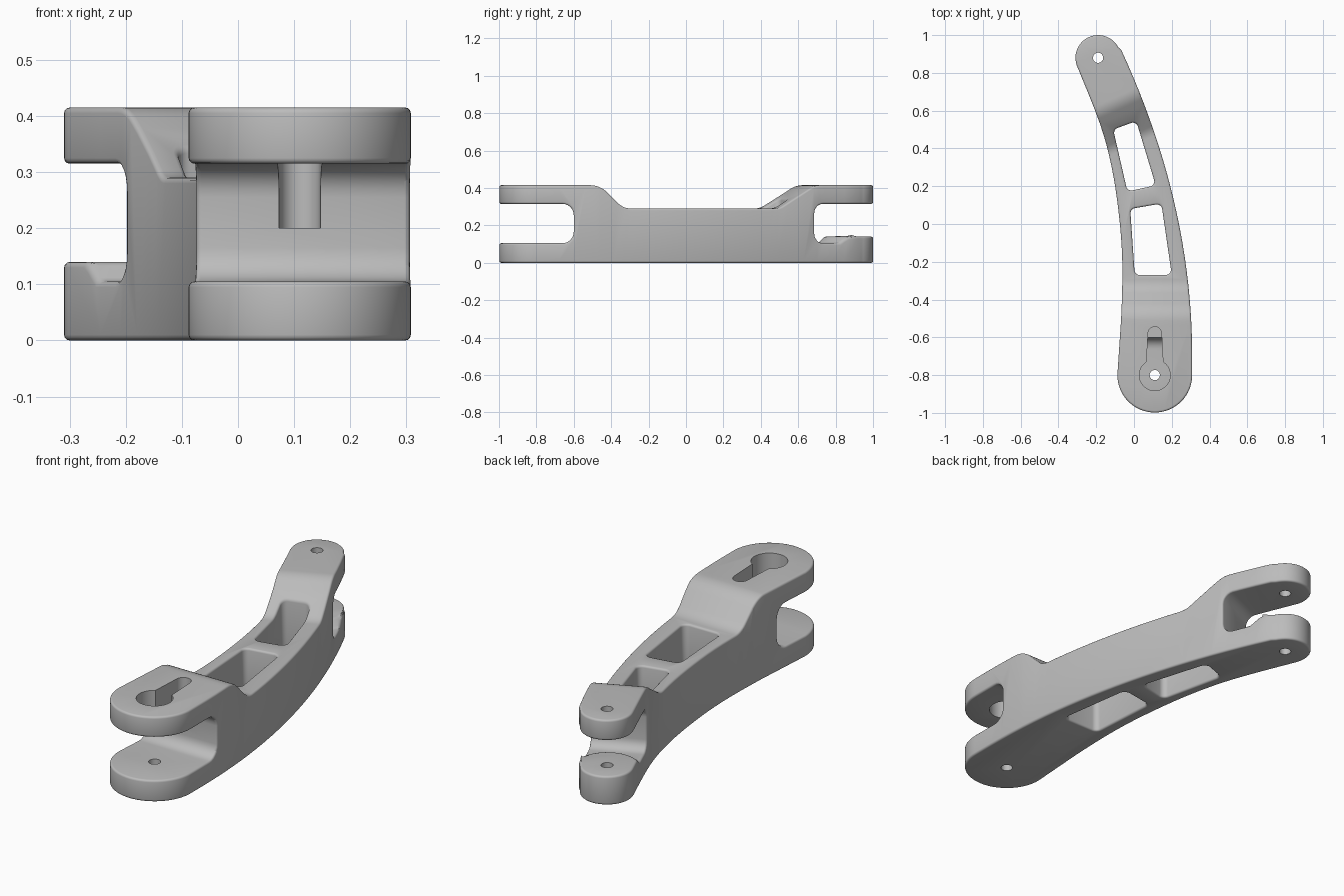
import bpy, bmesh, math
from mathutils import Vector, Matrix

cube = bpy.data.objects.get("Cube")
if cube:
    bpy.data.objects.remove(cube, do_unlink=True)

FRONT_PIN = Vector((0.11, -0.80))
BACK_PIN = Vector((-0.19, 0.88))
TILT = math.radians(24)
H, DECK = 0.415, 0.29

steel = bpy.data.materials.new("light grey")
steel.use_nodes = True
GREY = (0.5, 0.5, 0.5, 1)
steel.diffuse_color = GREY
steel.node_tree.nodes["Principled BSDF"].inputs["Base Color"].default_value = GREY


def arc(c, r, a0, a1, n):
    angles = [math.radians(a0 + (a1 - a0) * i / n) for i in range(n + 1)]
    return [Vector((c[0] + r * math.cos(a), c[1] + r * math.sin(a))) for a in angles]


def rounded(corners, n=6):
    """Polygon with each (x, y, radius) corner filleted."""
    pts, out = [Vector(c[:2]) for c in corners], []
    for i, c in enumerate(corners):
        p, r = pts[i], c[2]
        if not r:
            out.append(p)
            continue
        a = (pts[i - 1] - p).normalized()
        b = (pts[(i + 1) % len(pts)] - p).normalized()
        half = a.angle(b) / 2
        centre = p + (a + b).normalized() * (r / math.sin(half))
        start = p + a * (r / math.tan(half)) - centre
        end = p + b * (r / math.tan(half)) - centre
        turn = math.atan2(start.x * end.y - start.y * end.x, start.dot(end))
        for k in range(n + 1):
            out.append(centre + Matrix.Rotation(turn * k / n, 2) @ start)
    return out


def prism(name, pts, z0, z1, matrix=None):
    bm = bmesh.new()
    face = bm.faces.new([bm.verts.new((p[0], p[1], z0)) for p in pts])
    top = bmesh.ops.extrude_face_region(bm, geom=[face])["geom"]
    verts = [v for v in top if isinstance(v, bmesh.types.BMVert)]
    bmesh.ops.translate(bm, vec=(0, 0, z1 - z0), verts=verts)
    if matrix:
        bm.transform(matrix)
    bmesh.ops.recalc_face_normals(bm, faces=bm.faces)
    mesh = bpy.data.meshes.new(name)
    bm.to_mesh(mesh)
    bm.free()
    obj = bpy.data.objects.new(name, mesh)
    bpy.context.collection.objects.link(obj)
    return obj


def apply(obj, kind, **settings):
    mod = obj.modifiers.new(kind.lower(), kind)
    for key, value in settings.items():
        setattr(mod, key, value)
    bpy.context.view_layer.objects.active = obj
    bpy.ops.object.modifier_apply(modifier=mod.name)


def cut(obj, cutter):
    apply(obj, "BOOLEAN", object=cutter, operation="DIFFERENCE", solver="EXACT")
    bpy.data.objects.remove(cutter, do_unlink=True)


def side_frame(origin, angle):
    """Local x runs along the arm, local y is up, local z runs across."""
    u = Vector((-math.sin(angle), math.cos(angle), 0))
    w = u.cross(Vector((0, 0, 1)))
    m = Matrix((u, Vector((0, 0, 1)), w)).transposed().to_4x4()
    return Matrix.Translation((origin[0], origin[1], 0)) @ m


# Curved arm outline: front round, outer bow, back round, inner bow
outline = arc(FRONT_PIN, 0.198, 180, 360, 32)
for i in range(23):
    y = -0.68 + 1.60 * i / 22
    outline.append(Vector((0.308 - (y + 0.7) ** 2 / 7, y)))
outline += arc(BACK_PIN, 0.12, 28, 200, 24)
inner = [(-0.09, -0.80), (-0.068, -0.5), (-0.062, -0.2), (-0.08, 0.05),
         (-0.118, 0.3), (-0.18, 0.53), (-0.303, 0.84)]
for k in range(len(inner) - 2, 0, -1):
    p0, p1 = Vector(inner[k + 1]), Vector(inner[k])
    p2 = Vector(inner[k - 1])
    q0 = Vector(inner[min(k + 2, len(inner) - 1)])
    for j in range(4):
        t = j / 4
        if k == len(inner) - 2 and j == 0:
            continue
        m0, m1 = (p1 - q0) / 2, (p2 - p0) / 2
        outline.append(p0 * (2*t**3 - 3*t**2 + 1) + m0 * (t**3 - 2*t**2 + t)
                       + p1 * (3*t**2 - 2*t**3) + m1 * (t**3 - t**2))
outline.append(Vector(inner[1]))
arm = prism("link_arm", outline, 0, H)

# Lowered middle deck with a smooth ramp towards each fork
front_frame = side_frame((0, 0), 0)
back_frame = side_frame(BACK_PIN, TILT)
cut(arm, prism("front_ramp", rounded([
    (-0.58, H, 0), (-0.46, H, 0.13), (-0.335, DECK, 0.10), (0.2, DECK, 0),
    (0.2, 0.6, 0), (-0.58, 0.6, 0)]), -1, 1, front_frame))
cut(arm, prism("back_ramp", rounded([
    (-0.95, DECK, 0), (-0.47, DECK, 0.10), (-0.265, H, 0.13), (-0.16, H, 0),
    (-0.16, 0.6, 0), (-0.95, 0.6, 0)]), -1, 1, back_frame))

# Fork slots
cut(arm, prism("front_slot", rounded([
    (-1.2, 0.105, 0), (-0.6, 0.105, 0.06), (-0.6, 0.315, 0.06),
    (-1.2, 0.315, 0)]), -1, 1, front_frame))
back_slot = prism("back_slot", rounded([
    (-0.265, 0.105, 0.05), (0.4, 0.105, 0), (0.4, 0.315, 0),
    (-0.265, 0.315, 0.05)]), -1, 1, back_frame)

# Raised boss left standing on the lower back lug
bm = bmesh.new()
bmesh.ops.create_cone(bm, cap_ends=True, segments=48, radius1=0.215, radius2=0.14,
                      depth=0.075,
                      matrix=Matrix.Translation((BACK_PIN.x, BACK_PIN.y, 0.1025)))
boss_mesh = bpy.data.meshes.new("boss")
bm.to_mesh(boss_mesh)
bm.free()
boss = bpy.data.objects.new("boss", boss_mesh)
bpy.context.collection.objects.link(boss)
cut(back_slot, boss)
cut(arm, back_slot)

# Two lightening windows through the deck
for corners in ([(-0.11, 0.50), (0.012, 0.545), (0.115, 0.205), (-0.035, 0.172)],
                [(-0.02, 0.08), (0.145, 0.108), (0.20, -0.27), (0.004, -0.27)]):
    cut(arm, prism("window", rounded([(x, y, 0.028) for x, y in corners]), -0.1, 0.6))

# Clean up, then soften the edges
bm = bmesh.new()
bm.from_mesh(arm.data)
bmesh.ops.remove_doubles(bm, verts=bm.verts, dist=0.002)
bmesh.ops.dissolve_limit(bm, angle_limit=math.radians(0.4), verts=bm.verts, edges=bm.edges)
bm.to_mesh(arm.data)
bm.free()
apply(arm, "BEVEL", width=0.010, segments=3, limit_method="ANGLE",
      angle_limit=math.radians(38), use_clamp_overlap=False)

# Pin holes and the keyhole in the upper front lug
for pin in (FRONT_PIN, BACK_PIN):
    cut(arm, prism("pin_hole", arc(pin, 0.027, 0, 345, 23), -0.1, 0.6))
keyhole = arc(FRONT_PIN, 0.082, 122, 418, 32)
keyhole += arc(FRONT_PIN + Vector((0, 0.22)), 0.036, 8, 172, 14)
cut(arm, prism("keyhole", keyhole, 0.2, 0.6))

arm.data.materials.clear()
arm.data.materials.append(steel)
bpy.ops.object.select_all(action="DESELECT")
arm.select_set(True)
bpy.context.view_layer.objects.active = arm
bpy.ops.object.shade_smooth_by_angle(angle=math.radians(32))
